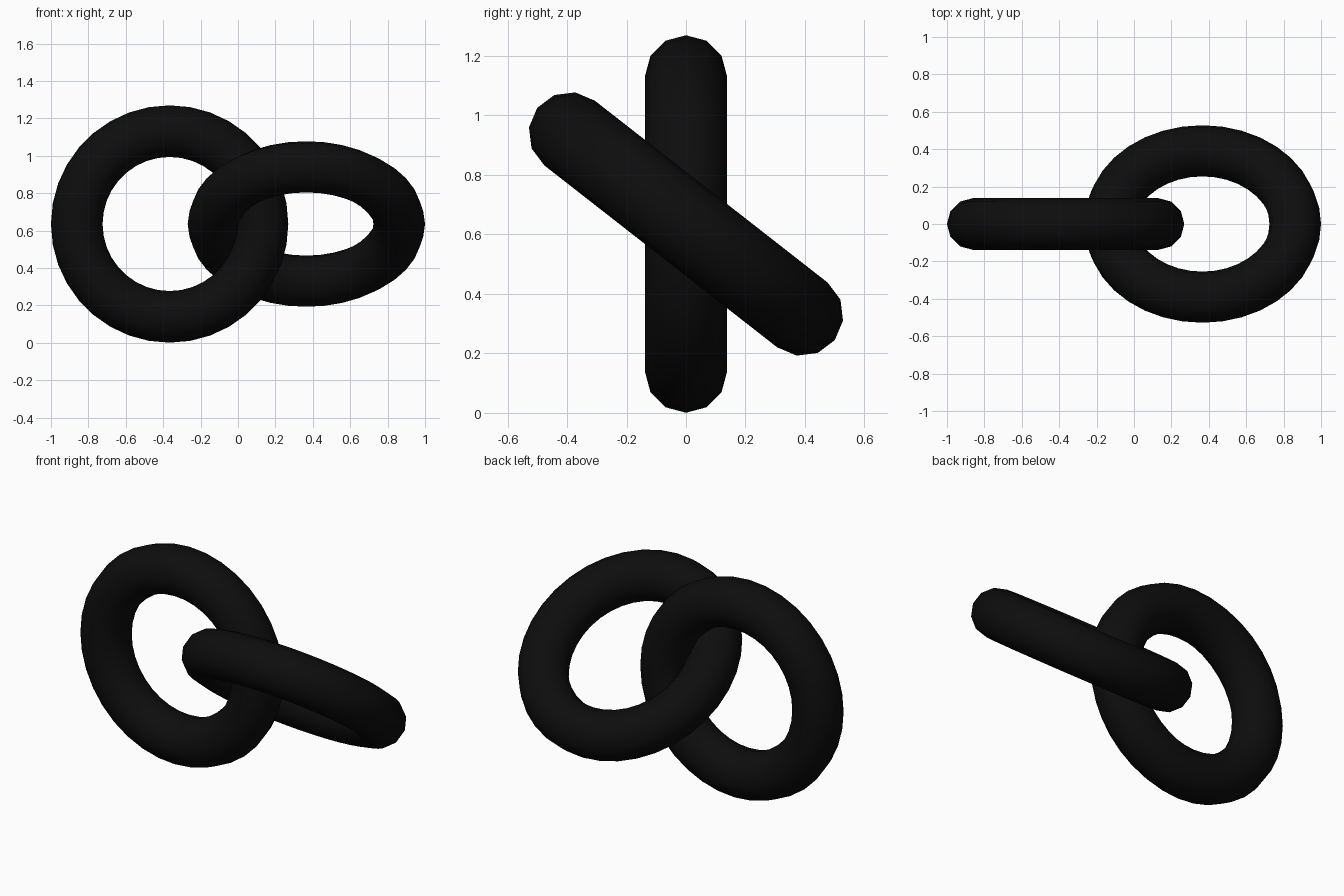
import bpy
from math import radians

if "Cube" in bpy.data.objects:
    bpy.data.objects.remove(bpy.data.objects["Cube"])

# Dark finish shared by both links
black = bpy.data.materials.new("black_finish")
black.diffuse_color = (0.004, 0.004, 0.004, 1)
black.use_nodes = True
black.node_tree.nodes["Principled BSDF"].inputs["Base Color"].default_value = black.diffuse_color


def ring(name, x, tilt):
    """Round chain link, lying flat before being tilted about x."""
    bpy.ops.mesh.primitive_torus_add(
        major_segments=36, minor_segments=12,
        major_radius=0.4965, minor_radius=0.138,
        location=(x, 0, 0.635), rotation=(radians(tilt), 0, 0))
    obj = bpy.context.object
    obj.name = name
    obj.data.materials.append(black)
    bpy.ops.object.shade_smooth()
    return obj


# Upright link on the left, tilted link threaded through it on the right
ring("upright_link", -0.3655, 90)
ring("tilted_link", 0.3655, -38)
